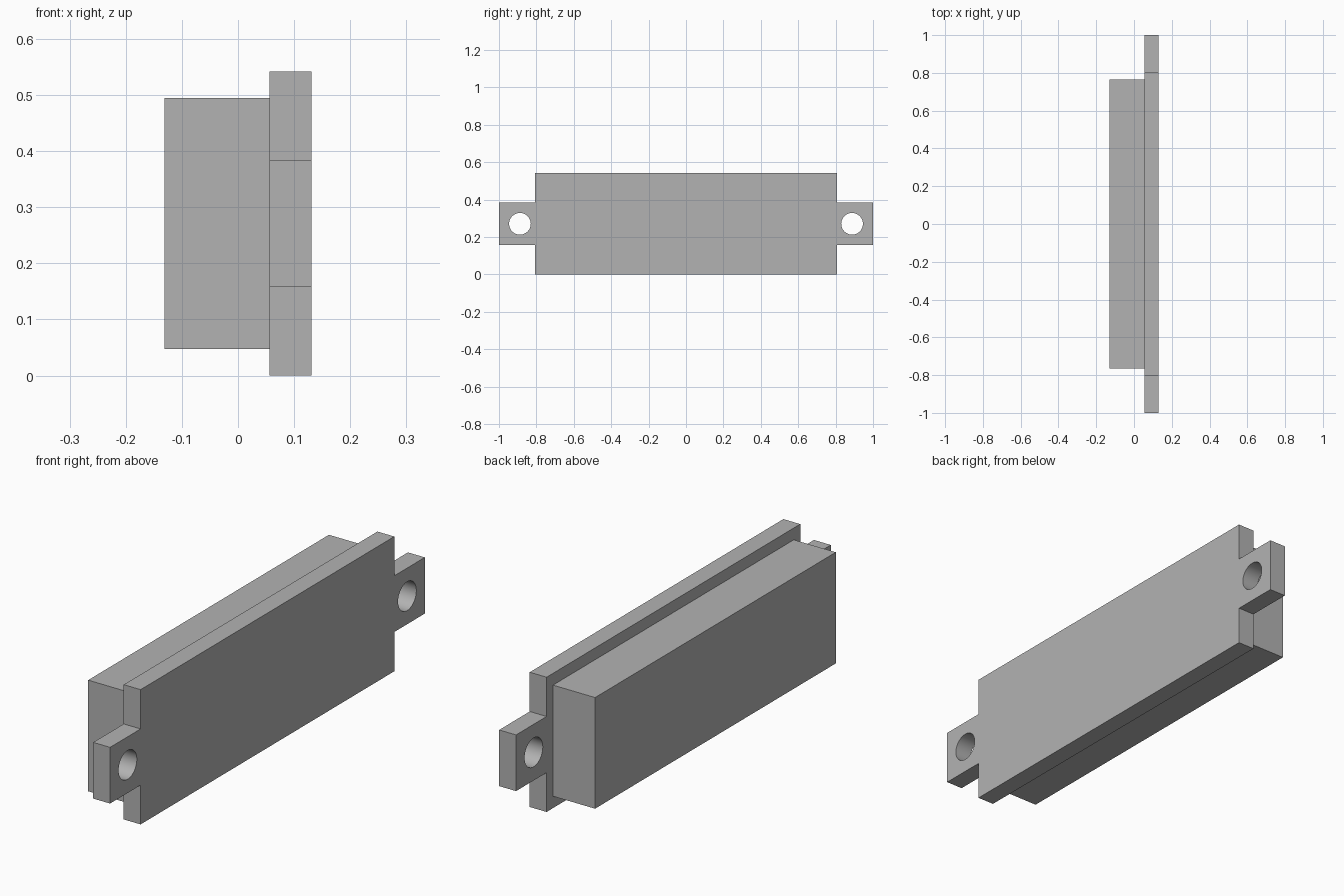
import bpy
import bmesh
import math
from mathutils import Matrix, Vector

cube = bpy.data.objects.get("Cube")
if cube:
    bpy.data.objects.remove(cube, do_unlink=True)

GREY = (0.45, 0.45, 0.45, 1)
grey = bpy.data.materials.new("plain grey")
grey.use_nodes = True
grey.diffuse_color = GREY
grey.node_tree.nodes["Principled BSDF"].inputs["Base Color"].default_value = GREY

MID_Z = 0.271
FRONT_X, BACK_X = 0.056, 0.131


def finish(name, bm):
    bmesh.ops.recalc_face_normals(bm, faces=bm.faces)
    mesh = bpy.data.meshes.new(name)
    bm.to_mesh(mesh)
    bm.free()
    mesh.materials.append(grey)
    obj = bpy.data.objects.new(name, mesh)
    bpy.context.collection.objects.link(obj)
    return obj


# Housing block behind the flange
bm = bmesh.new()
bmesh.ops.create_cube(bm, size=1)
bmesh.ops.scale(bm, verts=bm.verts, vec=(FRONT_X + 0.131, 1.53, 0.447))
bmesh.ops.translate(bm, verts=bm.verts, vec=((FRONT_X - 0.131) / 2, 0, MID_Z))
finish("housing_block", bm)

# Flange plate with a mounting ear at each end
quarter = [(0.806, 0.271), (0.806, 0.113), (1.0, 0.113)]
outline = (quarter
           + [(y, -z) for y, z in reversed(quarter)]
           + [(-y, -z) for y, z in quarter]
           + [(-y, z) for y, z in reversed(quarter)])
bm = bmesh.new()
face = bm.faces.new([bm.verts.new((FRONT_X, y, MID_Z + z)) for y, z in outline])
extruded = bmesh.ops.extrude_face_region(bm, geom=[face], use_keep_orig=True)
bmesh.ops.translate(bm, vec=(BACK_X - FRONT_X, 0, 0),
                    verts=[v for v in extruded["geom"] if isinstance(v, bmesh.types.BMVert)])
flange = finish("flange_plate", bm)

# Screw holes through both ears
bm = bmesh.new()
for side in (-1, 1):
    place = Matrix.Translation(Vector(((FRONT_X + BACK_X) / 2, side * 0.888, MID_Z)))
    bmesh.ops.create_cone(bm, cap_ends=True, segments=48, radius1=0.058, radius2=0.058,
                          depth=0.2, matrix=place @ Matrix.Rotation(math.pi / 2, 4, "Y"))
cutter = finish("screw_hole_cutter", bm)
cutter.hide_render = True

cut = flange.modifiers.new("screw holes", "BOOLEAN")
cut.operation = "DIFFERENCE"
cut.solver = "EXACT"
cut.object = cutter
bpy.ops.object.select_all(action="DESELECT")
flange.select_set(True)
bpy.context.view_layer.objects.active = flange
bpy.ops.object.modifier_apply(modifier=cut.name)
bpy.data.objects.remove(cutter, do_unlink=True)
bpy.ops.object.shade_smooth_by_angle(angle=math.radians(30))
